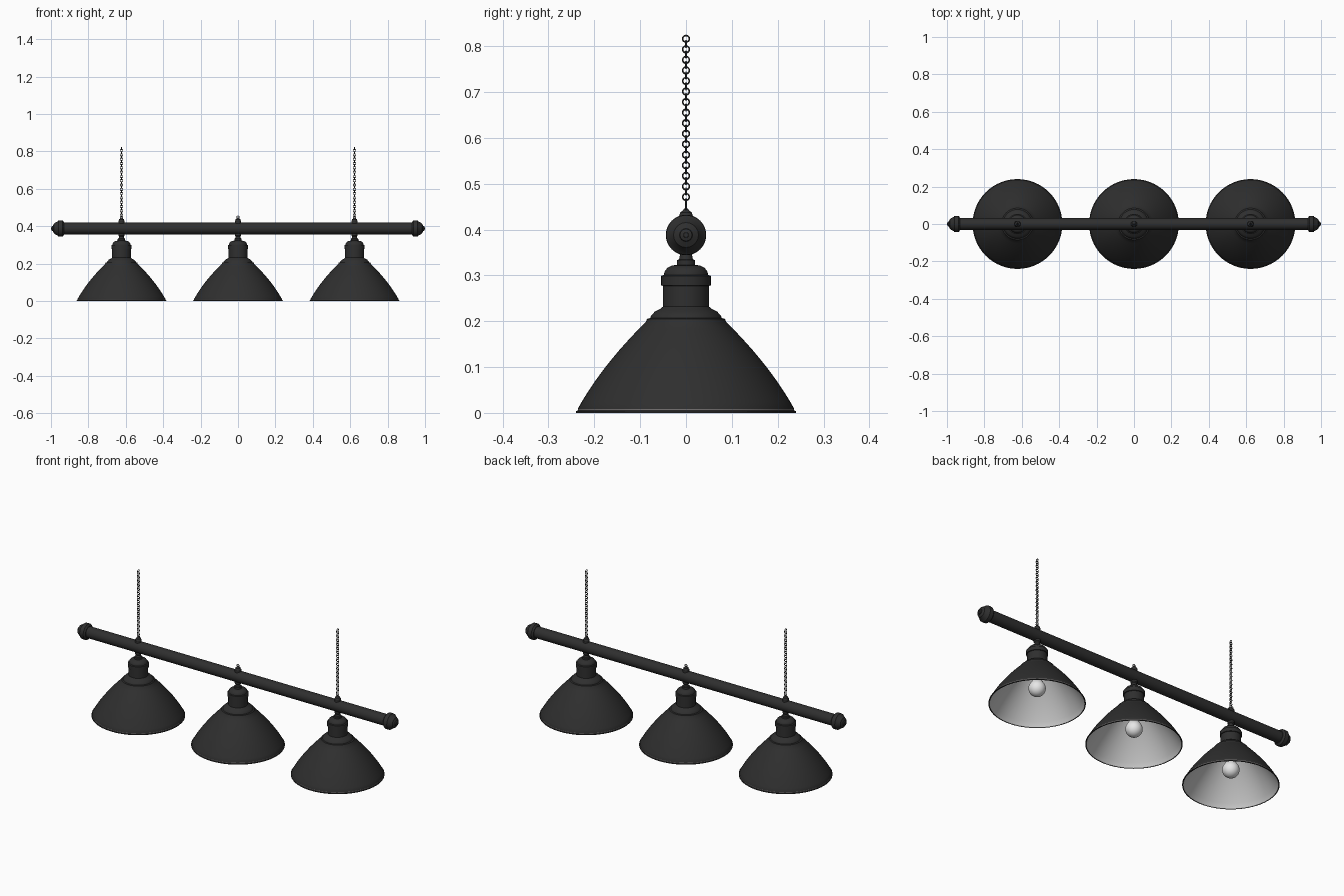
import bpy, bmesh
from math import pi, cos, sin, radians
from mathutils import Matrix

cube = bpy.data.objects.get("Cube")
if cube:
    bpy.data.objects.remove(cube, do_unlink=True)


def material(name, rgb, rough=0.5):
    m = bpy.data.materials.new(name)
    m.use_nodes = True
    m.diffuse_color = (*rgb, 1)
    bsdf = m.node_tree.nodes["Principled BSDF"]
    bsdf.inputs["Base Color"].default_value = (*rgb, 1)
    bsdf.inputs["Roughness"].default_value = rough
    return m


BLACK = material("black_metal", (0.028, 0.028, 0.028))
LINING = material("white_lining", (0.6, 0.6, 0.6))
GLASS = material("bulb_white", (0.8, 0.8, 0.8))
RIM = material("rim_grey", (0.16, 0.15, 0.15))


def lathe(bm, profile, matrix=Matrix(), segs=64, closed=False, mat_rule=None):
    """Revolve (radius, height) points about z, then place with matrix."""
    rings = []
    for r, z in profile:
        count = 1 if r == 0 else segs
        rings.append([bm.verts.new(matrix @ Matrix.Rotation(2 * pi * i / segs, 4, "Z")
                                   @ Matrix.Translation((r, 0, z)).translation)
                      for i in range(count)])
    pairs = list(zip(rings, rings[1:]))
    if closed:
        pairs.append((rings[-1], rings[0]))
    for k, (a, b) in enumerate(pairs):
        for i in range(segs):
            j = (i + 1) % segs
            ring = [a[i % len(a)], a[j % len(a)], b[j % len(b)], b[i % len(b)]]
            face = bm.faces.new(list(dict.fromkeys(ring)))
            if mat_rule:
                face.material_index = mat_rule(k)


def finish(bm, name, mats, angle=30):
    bmesh.ops.recalc_face_normals(bm, faces=bm.faces)
    mesh = bpy.data.meshes.new(name)
    bm.to_mesh(mesh)
    bm.free()
    for m in mats:
        mesh.materials.append(m)
    mesh.polygons.foreach_set("use_smooth", [True] * len(mesh.polygons))
    mesh.set_sharp_from_angle(angle=radians(angle))
    obj = bpy.data.objects.new(name, mesh)
    bpy.context.scene.collection.objects.link(obj)
    return obj


def turned(name, profile, mat, x=0, **kw):
    bm = bmesh.new()
    lathe(bm, profile, Matrix.Translation((x, 0, 0)), **kw)
    return finish(bm, name, mat if isinstance(mat, list) else [mat])


def link(bm, x, z, axis):
    circle = [(0.0073 + 0.0017 * cos(a * pi / 4), 0.0017 * sin(a * pi / 4)) for a in range(8)]
    lathe(bm, circle, Matrix.Translation((x, 0, z)) @ Matrix.Rotation(pi / 2, 4, axis),
          segs=20, closed=True)


# Horizontal bar
BAR_Z = 0.388
bm = bmesh.new()
lathe(bm, [(0, -0.95), (0.031, -0.95), (0.031, 0.95), (0, 0.95)],
      Matrix.Translation((0, 0, BAR_Z)) @ Matrix.Rotation(pi / 2, 4, "Y"))
finish(bm, "bar", [BLACK])

# Turned end caps
cap = [(0, 0.93), (0.034, 0.93), (0.043, 0.938), (0.044, 0.948), (0.043, 0.96),
       (0.038, 0.964), (0.027, 0.984), (0.014, 0.99), (0.013, 0.995), (0.006, 0.997),
       (0.005, 1.0), (0, 1.0)]
for side, label in ((1, "left"), (-1, "right")):
    bm = bmesh.new()
    lathe(bm, cap, Matrix.Translation((0, 0, BAR_Z)) @ Matrix.Rotation(side * pi / 2, 4, "Y"))
    finish(bm, label + "_end_cap", [BLACK])

# Shade section: gently bulged wall outside, lining inside
STEPS = 12


def wall(t, inset=0):
    return (0.236 - 0.149 * t + 0.044 * t * (1 - t) - inset, 0.009 + 0.19 * t)


outer = [wall(1 - i / STEPS) for i in range(STEPS + 1)]
inner = [wall(i / STEPS, 0.004) for i in range(STEPS + 1)]
shoulder = [(0, 0.232), (0.05, 0.232), (0.056, 0.227), (0.068, 0.221), (0.076, 0.212),
            (0.078, 0.207), (0.085, 0.205)]
rim = [(0.236, 0.005), (0.24, 0.004), (0.24, 0), (0.235, 0)]
shade_profile = shoulder + outer + rim + inner + [(0, 0.199)]
rim_band = len(shoulder + outer) - 1
lining_start = rim_band + len(rim)


def shade_colour(k):
    return 1 if k >= lining_start else 2 if k == rim_band else 0


# Socket housing, hanging stem, finial and bulb sections
socket = [(0, 0.225), (0.05, 0.225), (0.05, 0.277), (0.054, 0.278), (0.054, 0.299),
          (0.048, 0.301), (0.047, 0.308), (0.041, 0.316), (0.032, 0.321), (0.02, 0.323),
          (0.02, 0.333), (0.015, 0.335), (0.013, 0.345), (0.017, 0.35), (0.017, 0.37), (0, 0.37)]
finial = [(0, 0.41), (0.017, 0.41), (0.017, 0.428), (0.014, 0.432), (0.013, 0.437),
          (0.007, 0.441), (0.004, 0.446), (0, 0.446)]
BULB_R, BULB_Z = 0.043, 0.087
bulb = [(BULB_R * sin(a * pi / 16), BULB_Z - BULB_R * cos(a * pi / 16)) for a in range(13)]
bulb += [(0.022, 0.135), (0.018, 0.155), (0.018, 0.199), (0, 0.199)]

# Three lamps along the bar, chains on the outer two
for label, x in (("right", -0.623), ("middle", 0), ("left", 0.623)):
    turned(label + "_shade", shade_profile, [BLACK, LINING, RIM], x, mat_rule=shade_colour)
    turned(label + "_socket", socket, BLACK, x)
    turned(label + "_finial", finial, BLACK, x, segs=32)
    turned(label + "_bulb", bulb, GLASS, x, segs=32)

    bm = bmesh.new()
    link(bm, x, 0.448, "X")
    finish(bm, label + "_eyelet", [BLACK], 60)
    if x:
        bm = bmesh.new()
        for i in range(32):
            link(bm, x, 0.816 - 0.0115 * i, "X" if i % 2 else "Y")
        finish(bm, label + "_chain", [BLACK], 60)
